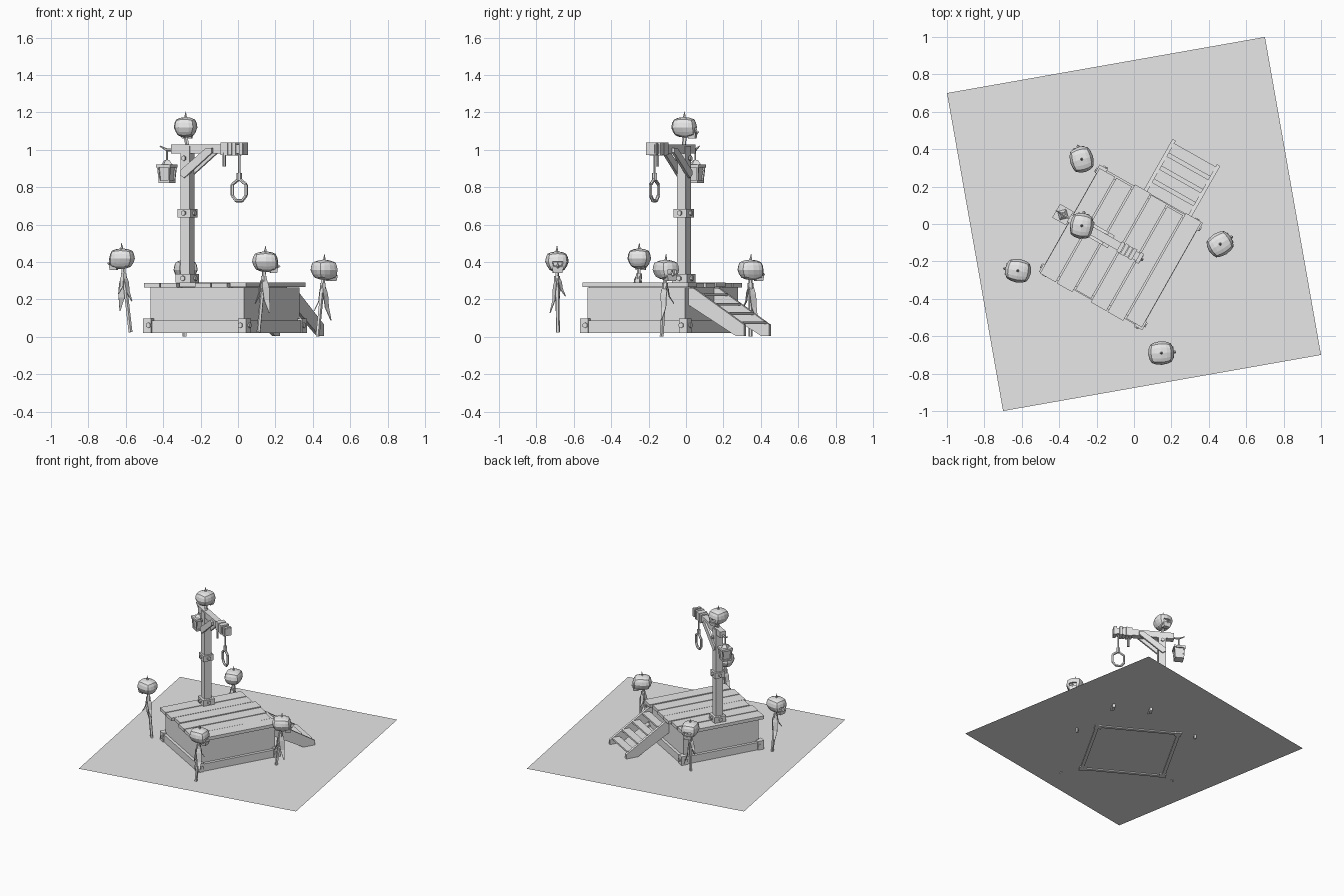
import bpy, bmesh, math, random
from mathutils import Matrix, Vector

random.seed(4)
if "Cube" in bpy.data.objects:
    bpy.data.objects.remove(bpy.data.objects["Cube"])

grey = bpy.data.materials.new("plain_grey")
grey.use_nodes = True
grey.diffuse_color = (0.8, 0.8, 0.8, 1)
grey.node_tree.nodes["Principled BSDF"].inputs["Base Color"].default_value = (0.8, 0.8, 0.8, 1)

# Scaffold frame: local x runs along the beam, local y along the deck planks
FRAME = Matrix.Translation((-0.07, -0.125, 0)) @ Matrix.Rotation(math.radians(-29.5), 4, 'Z')
WORLD = Matrix.Identity(4)


def finish(name, bm, frame):
    bmesh.ops.recalc_face_normals(bm, faces=bm.faces)
    mesh = bpy.data.meshes.new(name)
    bm.to_mesh(mesh)
    bm.free()
    mesh.materials.append(grey)
    ob = bpy.data.objects.new(name, mesh)
    ob.matrix_world = frame
    bpy.context.collection.objects.link(ob)
    return ob


def box(name, center, size, frame=FRAME, taper=1.0):
    """Box whose lower face is scaled by taper."""
    bm = bmesh.new()
    bmesh.ops.create_cube(bm, size=1)
    for v in bm.verts:
        k = taper if v.co.z < 0 else 1
        v.co = Vector(center) + Vector((v.co.x * size[0] * k, v.co.y * size[1] * k, v.co.z * size[2]))
    return finish(name, bm, frame)


def rod(name, a, b, r1, r2=None, sides=6, frame=FRAME):
    """Cylinder or cone from a to b."""
    a, b = Vector(a), Vector(b)
    d = b - a
    bm = bmesh.new()
    m = Matrix.Translation((a + b) / 2) @ d.to_track_quat('Z', 'Y').to_matrix().to_4x4()
    bmesh.ops.create_cone(bm, cap_ends=True, segments=sides, radius1=r1,
                          radius2=r1 if r2 is None else r2, depth=d.length, matrix=m)
    return finish(name, bm, frame)


def slab(name, outline, axis, lo, hi, frame=FRAME):
    """Extrude a 2D outline along local x or y."""
    bm = bmesh.new()
    place = (lambda p, t: (t, p[0], p[1])) if axis == 'x' else (lambda p, t: (p[0], t, p[1]))
    face = bm.faces.new([bm.verts.new(place(p, lo)) for p in outline])
    ext = bmesh.ops.extrude_face_region(bm, geom=[face])
    shift = Vector(place((0, 0), hi - lo))
    bmesh.ops.translate(bm, vec=shift, verts=[g for g in ext["geom"] if isinstance(g, bmesh.types.BMVert)])
    return finish(name, bm, frame)


# Ground sheet
bm = bmesh.new()
bmesh.ops.create_grid(bm, x_segments=1, y_segments=1, size=0.863)
finish("ground", bm, Matrix.Translation((0, 0, 0.03)) @ Matrix.Rotation(math.radians(10), 4, 'Z'))

# Platform body, skirting boards, corner blocks and bolts
box("platform_body", (0, 0, 0.15), (0.575, 0.6, 0.23))
for s in (-1, 1):
    box("skirt_side", (s * 0.298, 0, 0.055), (0.024, 0.62, 0.066))
    box("skirt_end", (0, s * 0.31, 0.055), (0.6, 0.024, 0.066))
    for t in (-1, 1):
        box("corner_block", (s * 0.292, t * 0.304, 0.06), (0.05, 0.05, 0.078))
        rod("corner_bolt", (s * 0.31, t * 0.295, 0.062), (s * 0.324, t * 0.295, 0.062), 0.015)
        rod("corner_bolt", (s * 0.282, t * 0.32, 0.062), (s * 0.282, t * 0.336, 0.062), 0.015)

# Deck planks with uneven ends
count, pitch = 6, 0.104
for i in range(count):
    a, b = random.uniform(-0.015, 0.01), random.uniform(-0.015, 0.01)
    box("deck_plank", ((i - 2.5) * pitch, (a + b) / 2, 0.277 + random.uniform(-0.003, 0.003)),
        (pitch - 0.008, 0.65 + b - a, 0.025))

# Stairs: two sloping stringers and treads
side = [(0.30, 0.26), (0.30, 0.17), (0.59, 0.005), (0.64, 0.005), (0.64, 0.065), (0.33, 0.26)]
for x in (-0.045, 0.228):
    slab("stair_stringer", side, 'x', x, x + 0.02)
for i in range(4):
    box("stair_tread", (0.1, 0.355 + i * 0.08, 0.225 - i * 0.05), (0.262, 0.06, 0.014))

# Post with collars and bolts
PX = -0.23
box("post", (PX, 0, 0.65), (0.055, 0.055, 0.74))
for z, w, h in ((0.313, 0.092, 0.045), (0.662, 0.08, 0.046)):
    box("post_collar", (PX, 0, z), (w, w, h))
    for s in (-1, 1):
        rod("collar_bolt", (PX + s * w * 0.45, 0, z), (PX + s * (w / 2 + 0.01), 0, z), 0.014)
        rod("collar_bolt", (PX, s * w * 0.45, z), (PX, s * (w / 2 + 0.01), z), 0.014)

# Beam, paired diagonal braces and rope bindings
box("beam", (-0.095, 0, 1.005), (0.445, 0.046, 0.048))
brace = [(-0.255, 0.865), (-0.23, 0.85), (-0.06, 0.985), (-0.06, 1.01), (-0.095, 1.01), (-0.255, 0.89)]
for s in (-1, 1):
    slab("brace", brace, 'y', s * 0.022, s * 0.038)
    rod("brace_bolt", (PX, s * 0.036, 0.955), (PX, s * 0.046, 0.955), 0.014)
for i, x in enumerate((0.0, 0.024, 0.048, 0.072, 0.115)):
    box("rope_binding", (x, 0, 1.005), (0.021, 0.06 + 0.005 * (i % 2), 0.066 + 0.004 * (i % 2)))
rod("rope_tail", (0.01, -0.025, 0.985), (0.01, -0.025, 0.91), 0.009)

# Noose: rope, knot and six sided loop
NX = 0.088
rod("noose_rope", (NX, 0, 0.98), (NX, 0, 0.85), 0.007)
rod("noose_knot", (NX, 0, 0.875), (NX, 0, 0.835), 0.014)
loop = [(0, 0.845), (0.042, 0.815), (0.042, 0.755), (0.018, 0.727),
        (-0.018, 0.727), (-0.042, 0.755), (-0.042, 0.815)]
for p, q in zip(loop, loop[1:] + loop[:1]):
    rod("noose_loop", (NX + p[0], 0, p[1]), (NX + q[0], 0, q[1]), 0.009)

# Lantern on its hook
LX = -0.356
rod("hook_arm", (-0.31, 0, 1.0), (-0.36, 0, 1.0), 0.008)
rod("hook_tip", (-0.355, 0, 1.0), (-0.4, 0, 1.02), 0.008, 0.003)
rod("lantern_link", (LX, 0, 1.0), (LX, 0, 0.93), 0.005)
box("lantern_glass", (LX, 0, 0.868), (0.06, 0.06, 0.08), taper=0.8)
box("lantern_roof", (LX, 0, 0.914), (0.084, 0.084, 0.016))
rod("lantern_cap", (LX, 0, 0.92), (LX, 0, 0.945), 0.035, 0.015, 4)
box("lantern_base", (LX, 0, 0.83), (0.066, 0.066, 0.012))
for s in (-1, 1):
    for t in (-1, 1):
        rod("lantern_bar", (LX + s * 0.028, t * 0.028, 0.83), (LX + s * 0.035, t * 0.035, 0.91), 0.006, sides=4)


def skull(x, y, z, angle):
    """Faceted skull facing local +x, with sunken eyes, jaw and stake tip."""
    frame = Matrix.Translation((x, y, z)) @ Matrix.Rotation(math.radians(angle), 4, 'Z')
    bm = bmesh.new()
    bmesh.ops.create_cube(bm, size=2)
    bmesh.ops.subdivide_edges(bm, edges=bm.edges[:], cuts=3, use_grid_fill=True)
    for v in bm.verts:
        v.co = v.co.lerp(v.co.normalized() * 1.15, 0.75)
        low = max(0, -v.co.z)
        v.co.x = v.co.x * 0.063 + low * 0.008
        v.co.y *= 0.057 * (1 - 0.2 * low)
        v.co.z *= 0.05
    bmesh.ops.recalc_face_normals(bm, faces=bm.faces)
    eyes = [f for f in bm.faces if f.normal.x > 0.6 and -0.03 < f.calc_center_median().z < -0.002
            and 0.01 < abs(f.calc_center_median().y) < 0.035]
    bmesh.ops.inset_individual(bm, faces=eyes, thickness=0.003, depth=-0.012)
    finish("skull", bm, frame)
    box("upper_jaw", (0.045, 0, -0.045), (0.045, 0.062, 0.03), frame, 0.8)
    rod("nose", (0.06, 0, -0.012), (0.075, 0, -0.03), 0.004, 0.009, 4, frame)
    rod("stake_tip", (0, 0, 0.035), (0.003, 0, 0.085), 0.012, 0.001, 5, frame)


# Skull crowning the post
rod("crown_stake", (PX, 0, 1.02), (PX - 0.015, 0.0, 1.09), 0.011, sides=5)
skull(-0.28, -0.01, 1.12, 80)


def ribbon(x, y, z, angle, length, width):
    """Thin bent cloth strip tapering to a point."""
    bm = bmesh.new()
    rows = []
    for t, w, out in ((0, 0.5, 0.0), (0.3, 1, 0.014), (0.65, 0.8, 0.02), (1, 0.12, 0.045)):
        rows.append([bm.verts.new((out, s * w * width / 2 + t * 0.012, -t * length)) for s in (-1, 1)])
    for p, q in zip(rows, rows[1:]):
        bm.faces.new((p[0], p[1], q[1], q[0]))
    frame = Matrix.Translation((x, y, z)) @ Matrix.Rotation(math.radians(angle), 4, 'Z')
    ob = finish("ribbon", bm, frame)
    ob.modifiers.new("thickness", 'SOLIDIFY').thickness = 0.004


# Skulls on leaning stakes: head place, facing angle, foot of the stake
stakes = [((-0.62, -0.25, 0.418), 170, (-0.575, -0.26, 0.025)),
          ((0.145, -0.69, 0.402), 4, (0.11, -0.685, 0.025)),
          ((0.46, -0.108, 0.358), 32, (0.425, -0.13, 0.002)),
          ((-0.28, 0.345, 0.358), 105, (-0.285, 0.345, 0.002))]
for head, angle, foot in stakes:
    skull(*head, angle)
    rod("stake", foot, head, 0.011, sides=5, frame=WORLD)
    tie = Vector(head).lerp(Vector(foot), 0.2)
    rod("stake_binding", tie, tie - Vector((0, 0, 0.03)), 0.016, frame=WORLD)
    ribbon(*tie, angle - 70, 0.2, 0.04)
    ribbon(*tie, angle + 150, 0.15, 0.034)
    ribbon(*tie, angle + 50, 0.11, 0.03)
